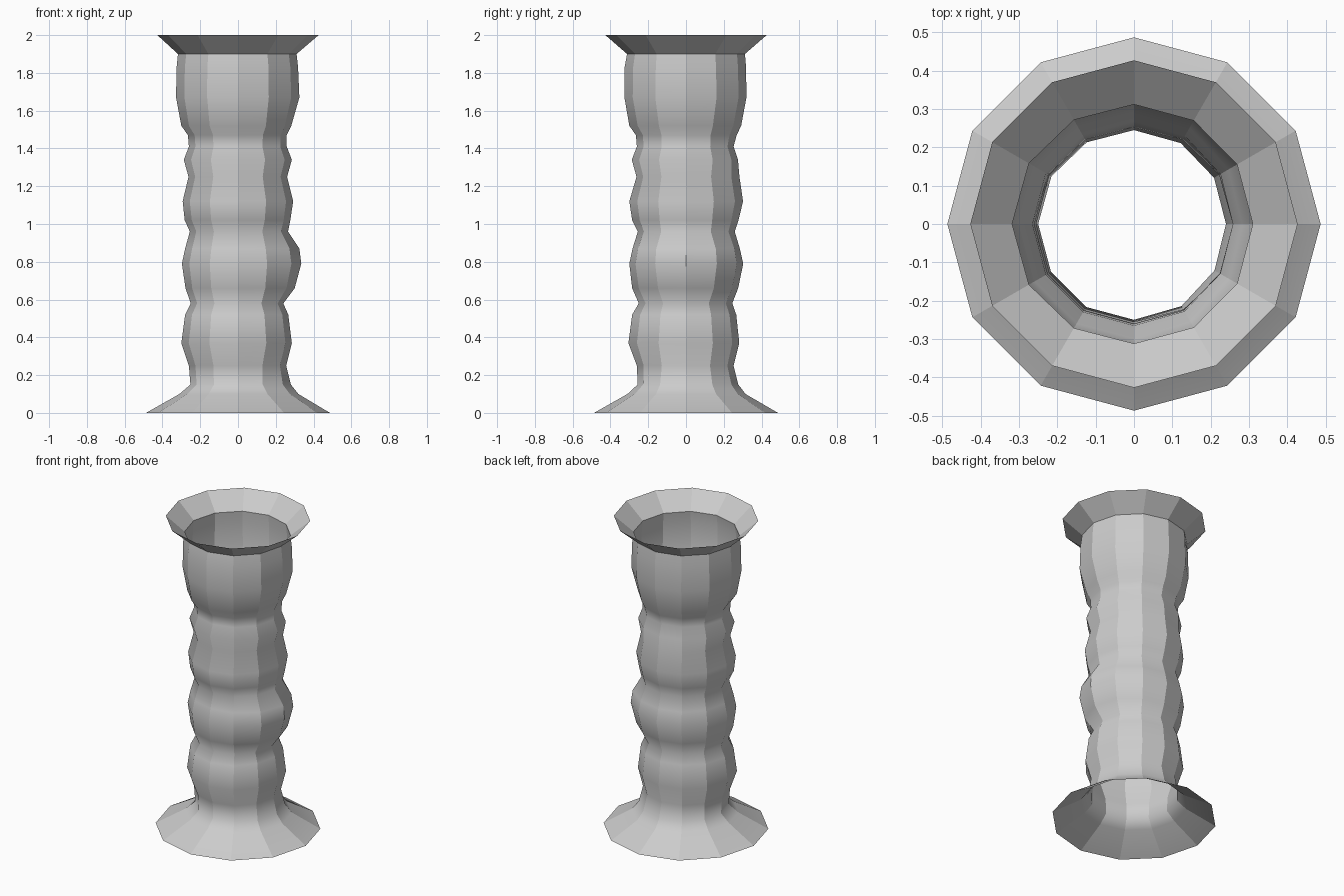
import bpy, bmesh
from math import cos, sin, radians

SIDES = 12

# column profile: height, then radius towards +x, -x, +y, -y
PROFILE = [
    (0.00, .487, .487, .487, .487),
    (0.10, .320, .310, .315, .310),
    (0.15, .280, .252, .277, .256),
    (0.25, .255, .260, .252, .260),
    (0.37, .285, .300, .282, .305),
    (0.52, .266, .280, .266, .285),
    (0.58, .240, .250, .245, .250),
    (0.66, .300, .278, .276, .285),
    (0.79, .335, .297, .303, .300),
    (0.87, .325, .280, .285, .283),
    (0.96, .265, .255, .258, .255),
    (1.02, .277, .282, .278, .285),
    (1.12, .292, .293, .302, .300),
    (1.25, .260, .262, .283, .262),
    (1.34, .285, .287, .275, .287),
    (1.41, .258, .260, .252, .260),
    (1.47, .258, .265, .268, .265),
    (1.52, .282, .300, .292, .300),
    (1.67, .325, .328, .320, .326),
    (1.83, .318, .325, .318, .325),
    (1.90, .310, .318, .312, .312),
    (2.00, .427, .427, .427, .427),
]

bm = bmesh.new()
rings = []
for z, px, nx, py, ny in PROFILE:
    ring = []
    for i in range(SIDES):
        a = radians(360 * i / SIDES)
        c, s = cos(a), sin(a)
        r = (px if c > 0 else nx) * c * c + (py if s > 0 else ny) * s * s
        ring.append(bm.verts.new((r * c, r * s, z)))
    rings.append(ring)

# open tube wall: smooth along the height, creased between the sides
for low, high in zip(rings, rings[1:]):
    for i in range(SIDES):
        j = (i + 1) % SIDES
        face = bm.faces.new((low[i], low[j], high[j], high[i]))
        face.smooth = True
for low, high in zip(rings, rings[1:]):
    for a, b in zip(low, high):
        bm.edges.get((a, b)).smooth = False
# crisp crease under the top flare
for i in range(SIDES):
    bm.edges.get((rings[-2][i], rings[-2][(i + 1) % SIDES])).smooth = False

mesh = bpy.data.meshes.new("flared_column")
bm.to_mesh(mesh)
bm.free()
column = bpy.data.objects.new("flared_column", mesh)
bpy.context.collection.objects.link(column)
